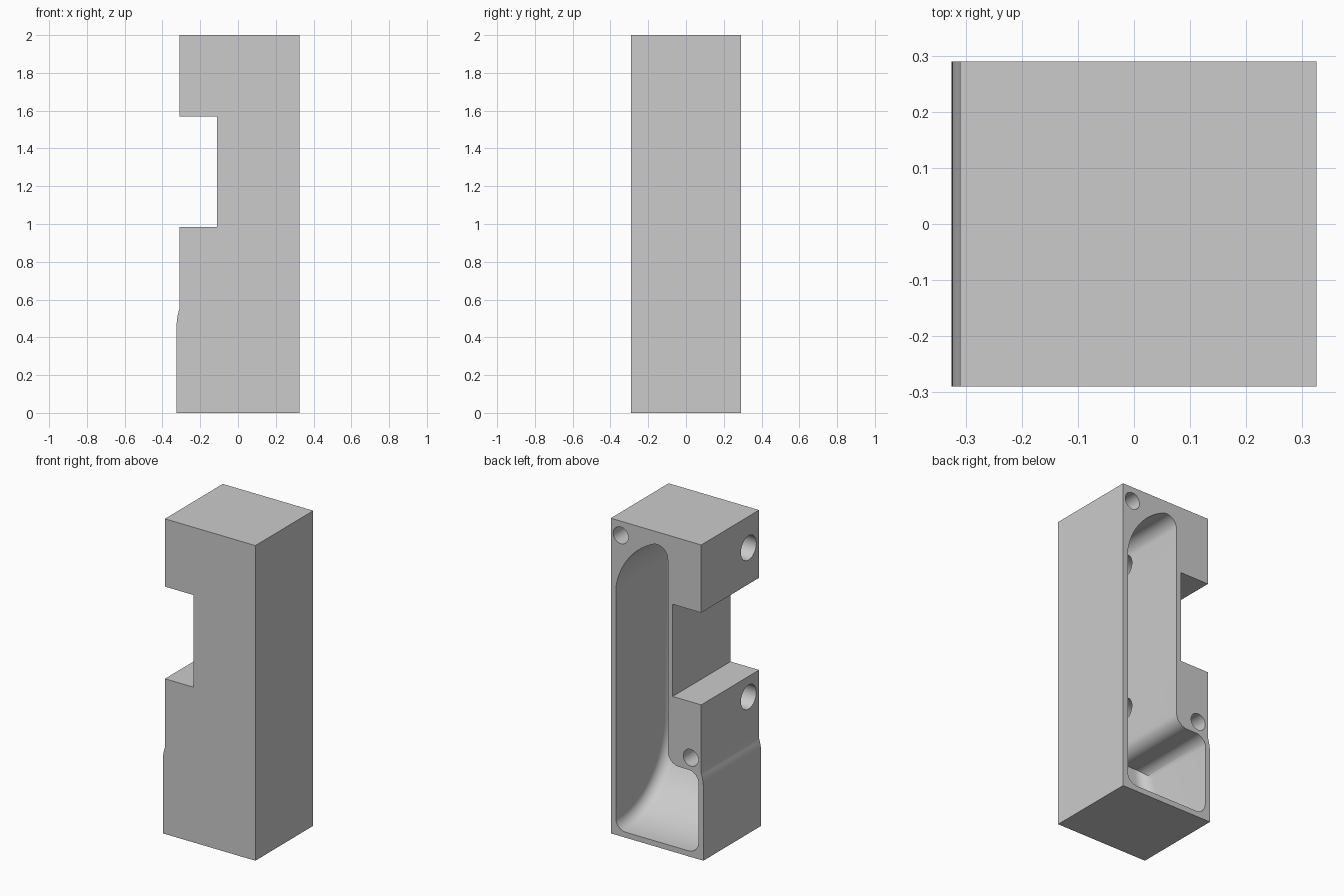
import bpy, bmesh, math
from mathutils import Matrix, Vector

cube = bpy.data.objects.get("Cube")
if cube:
    bpy.data.objects.remove(cube, do_unlink=True)

grey = bpy.data.materials.new("light_grey")
grey.use_nodes = True
COLOUR = (0.6, 0.6, 0.6, 1)
grey.diffuse_color = COLOUR
grey.node_tree.nodes["Principled BSDF"].inputs["Base Color"].default_value = COLOUR


def arc(cx, cy, r, start, end, n=14):
    """Points of a circular arc, angles in degrees."""
    angles = [math.radians(start + (end - start) * i / n) for i in range(n + 1)]
    return [(cx + r * math.cos(a), cy + r * math.sin(a)) for a in angles]


def add_object(name, bm):
    bmesh.ops.recalc_face_normals(bm, faces=bm.faces)
    mesh = bpy.data.meshes.new(name)
    bm.to_mesh(mesh)
    bm.free()
    mesh.materials.append(grey)
    obj = bpy.data.objects.new(name, mesh)
    bpy.context.collection.objects.link(obj)
    return obj


def prism(name, profile, axis, low, high, cap_bevel=0):
    """Extrude an (x, z) profile along y, or a (y, z) profile along x."""
    bm = bmesh.new()
    place = (lambda a, b: (a, low, b)) if axis == "y" else (lambda a, b: (low, a, b))
    cap = bm.faces.new([bm.verts.new(place(a, b)) for a, b in profile])
    side = 1 if axis == "y" else 0
    move = Vector((0, 0, 0))
    move[side] = high - low
    grown = bmesh.ops.extrude_face_region(bm, geom=[cap], use_keep_orig=True)
    top = [v for v in grown["geom"] if isinstance(v, bmesh.types.BMVert)]
    bmesh.ops.translate(bm, verts=top, vec=move)
    bmesh.ops.recalc_face_normals(bm, faces=bm.faces)
    if cap_bevel:
        rims = [e for e in bm.edges
                if abs(e.verts[0].co[side] - e.verts[1].co[side]) < 1e-5]
        bmesh.ops.bevel(bm, geom=rims, offset=cap_bevel, segments=8, profile=0.5,
                        affect="EDGES", clamp_overlap=False)
    return add_object(name, bm)


def drill(name, centre, radius, depth, axis):
    bm = bmesh.new()
    turn = Matrix.Rotation(math.pi / 2, 4, "X" if axis == "y" else "Y")
    bmesh.ops.create_cone(bm, cap_ends=True, segments=40, radius1=radius,
                          radius2=radius, depth=depth,
                          matrix=Matrix.Translation(centre) @ turn)
    return add_object(name, bm)


def combine(target, cutter, operation):
    """Apply a boolean and discard the cutter."""
    mod = target.modifiers.new("cut", "BOOLEAN")
    mod.object, mod.operation, mod.solver = cutter, operation, "EXACT"
    bpy.context.view_layer.objects.active = target
    bpy.ops.object.modifier_apply(modifier=mod.name)
    bpy.data.objects.remove(cutter, do_unlink=True)


# Outer block with the side notch and the slight bulge at the foot
bulge = [(-0.31, 0.55)] + arc(-0.045, 0.46, 0.28, 161, 180, 6)[1:]
block = [(-0.325, 0), (0.325, 0), (0.325, 2), (-0.31, 2), (-0.31, 1.57),
         (-0.11, 1.57), (-0.11, 0.985), (-0.31, 0.985)] + bulge
body = prism("housing_body", block, "y", -0.29, 0.29)

# Hollow: sweeping floor with rounded sides
floor = [(0.45, 0.035)] + arc(0.265, 0.555, 0.52, 270, 180, 24)
floor += [(-0.255, 2.1), (0.45, 2.1)]
hollow = prism("hollow_cutter", floor, "x", -0.29, 0.29, cap_bevel=0.07)

# Hollow: outline with the arched top, narrow shaft and lower ledge
outline = [(0.4, -0.1), (0.4, 1.5)]
outline += arc(-0.16, 1.5, 0.455, 0, 65, 18)
outline += arc(0, 1.845, 0.075, 65, 180)[1:]
outline += arc(-0.155, 0.63, 0.08, 0, -90)
outline += arc(-0.22, 0.477, 0.073, 90, 180)
outline += [(-0.4, 0.477), (-0.4, -0.1)]
combine(hollow, prism("outline_cutter", outline, "y", -0.4, 0.6), "INTERSECT")
combine(body, hollow, "DIFFERENCE")

# Blind fixing holes in the back rim
for x, z in ((0.255, 1.91), (-0.237, 0.63)):
    combine(body, drill("fixing_hole", (x, 0.29, z), 0.053, 0.6, "y"), "DIFFERENCE")

# Through holes from the notched side into the hollow
for z in (1.8, 0.854):
    combine(body, drill("side_hole", (-0.225, -0.185, z), 0.077, 0.35, "x"), "DIFFERENCE")

# Smooth curves, crisp edges
bpy.ops.object.select_all(action="DESELECT")
body.select_set(True)
bpy.context.view_layer.objects.active = body
bpy.ops.object.shade_smooth_by_angle(angle=math.radians(30))
